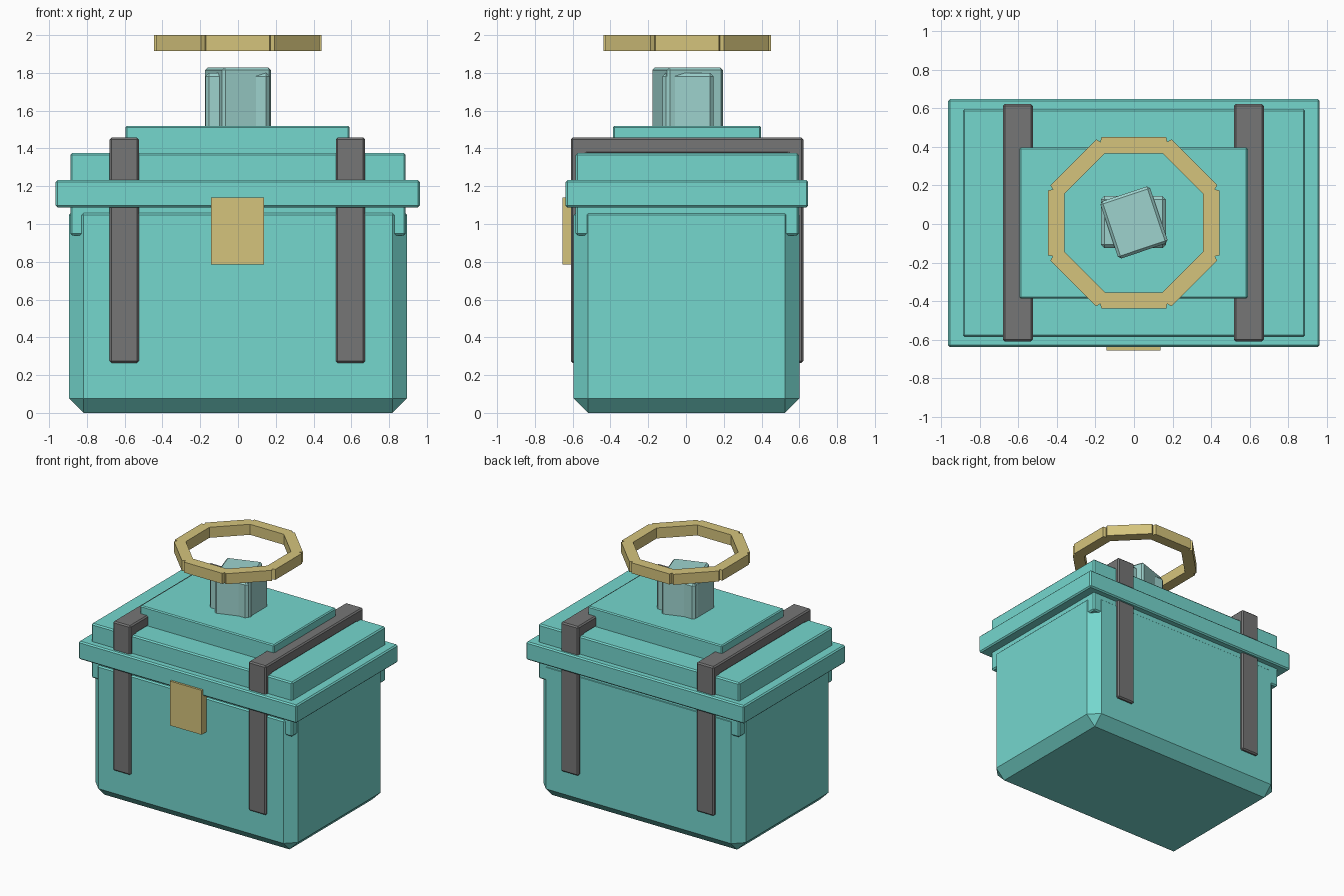
import bpy, bmesh, math
from mathutils import Matrix, Vector

default = bpy.data.objects.get("Cube")
if default:
    bpy.data.objects.remove(default, do_unlink=True)


def material(name, rgb):
    m = bpy.data.materials.new(name)
    m.use_nodes = True
    color = (*rgb, 1)
    m.diffuse_color = color
    m.node_tree.nodes["Principled BSDF"].inputs["Base Color"].default_value = color
    return m


teal = material("teal", (0.178, 0.68, 0.617))
gold = material("gold", (0.665, 0.552, 0.202))
grey = material("dark grey", (0.181, 0.181, 0.181))
pale = material("pale teal", (0.34, 0.65, 0.615))


def finish(bm, name, mat, bevel=0.0):
    if bevel:
        bmesh.ops.bevel(bm, geom=bm.edges[:], offset=bevel, segments=1,
                        affect='EDGES', profile=0.5)
    bmesh.ops.recalc_face_normals(bm, faces=bm.faces[:])
    mesh = bpy.data.meshes.new(name)
    bm.to_mesh(mesh)
    bm.free()
    mesh.materials.append(mat)
    obj = bpy.data.objects.new(name, mesh)
    bpy.context.collection.objects.link(obj)
    return obj


def box(name, mat, x, y, z, bevel=0.0, turn=0.0):
    """Chamfered box from (min, max) ranges, turned about its own vertical axis."""
    bm = bmesh.new()
    bmesh.ops.create_cube(bm, size=1)
    size = Vector((x[1] - x[0], y[1] - y[0], z[1] - z[0]))
    bmesh.ops.transform(bm, matrix=Matrix.Diagonal(size).to_4x4(), verts=bm.verts)
    obj = finish(bm, name, mat, bevel)
    obj.location = (sum(x) / 2, sum(y) / 2, sum(z) / 2)
    obj.rotation_euler.z = math.radians(turn)
    return obj


def extrude_profile(name, mat, points, depth, bevel=0.0):
    """Extrude a closed list of 3D points along the depth vector."""
    bm = bmesh.new()
    face = bm.faces.new([bm.verts.new(p) for p in points])
    out = bmesh.ops.extrude_face_region(bm, geom=[face])
    moved = [v for v in out["geom"] if isinstance(v, bmesh.types.BMVert)]
    bmesh.ops.translate(bm, verts=moved, vec=depth)
    return finish(bm, name, mat, bevel)


# Chest body with wide chamfers, and the stepped lid
box("chest_body", teal, (-0.895, 0.895), (-0.595, 0.6), (0, 1.125), 0.077)
box("lid_shell", teal, (-0.888, 0.888), (-0.585, 0.597), (0.94, 1.375), 0.01)
box("lid_rim", teal, (-0.965, 0.963), (-0.638, 0.647), (1.088, 1.232), 0.01)
box("lid_top_step", teal, (-0.595, 0.59), (-0.387, 0.397), (1.3, 1.52), 0.008)

# Straps folded over the lid and down both sides
front, back, low, high, thick = -0.61, 0.622, 0.265, 1.457, 0.085
strap = [(front, low), (front, high), (back, high), (back, low),
         (back - thick, low), (back - thick, high - thick),
         (front + thick, high - thick), (front + thick, low)]
for name, x in (("right_strap", -0.68), ("left_strap", 0.518)):
    extrude_profile(name, grey, [(x, y, z) for y, z in strap],
                    Vector((0.155, 0, 0)), 0.01)

# Front latch plate
box("latch", gold, (-0.143, 0.137), (-0.655, -0.57), (0.785, 1.14))

# Two crossed crystal blocks on the lid
box("straight_crystal", pale, (-0.172, 0.166), (-0.125, 0.145), (1.5, 1.8), 0.018)
box("turned_crystal", pale, (-0.136, 0.136), (-0.148, 0.164), (1.48, 1.828), 0.014, 18.5)

# Floating eight-sided ring with notched outer corners
bm = bmesh.new()
center = Vector((-0.001, 0.006, 1.916))
half = math.tan(math.pi / 8)
for i in range(8):
    spin = Matrix.Rotation(i * math.pi / 4, 3, 'Z')
    side = [(0.36, -0.36 * half), (0.42, -0.42 * half), (0.444, -0.168),
            (0.444, 0.168), (0.42, 0.42 * half), (0.36, 0.36 * half)]
    bm.faces.new([bm.verts.new(center + spin @ Vector((*p, 0))) for p in side])
bmesh.ops.remove_doubles(bm, verts=bm.verts[:], dist=0.0005)
out = bmesh.ops.extrude_face_region(bm, geom=bm.faces[:])
top = [v for v in out["geom"] if isinstance(v, bmesh.types.BMVert)]
bmesh.ops.translate(bm, verts=top, vec=(0, 0, 0.084))
finish(bm, "floating_ring", gold)
